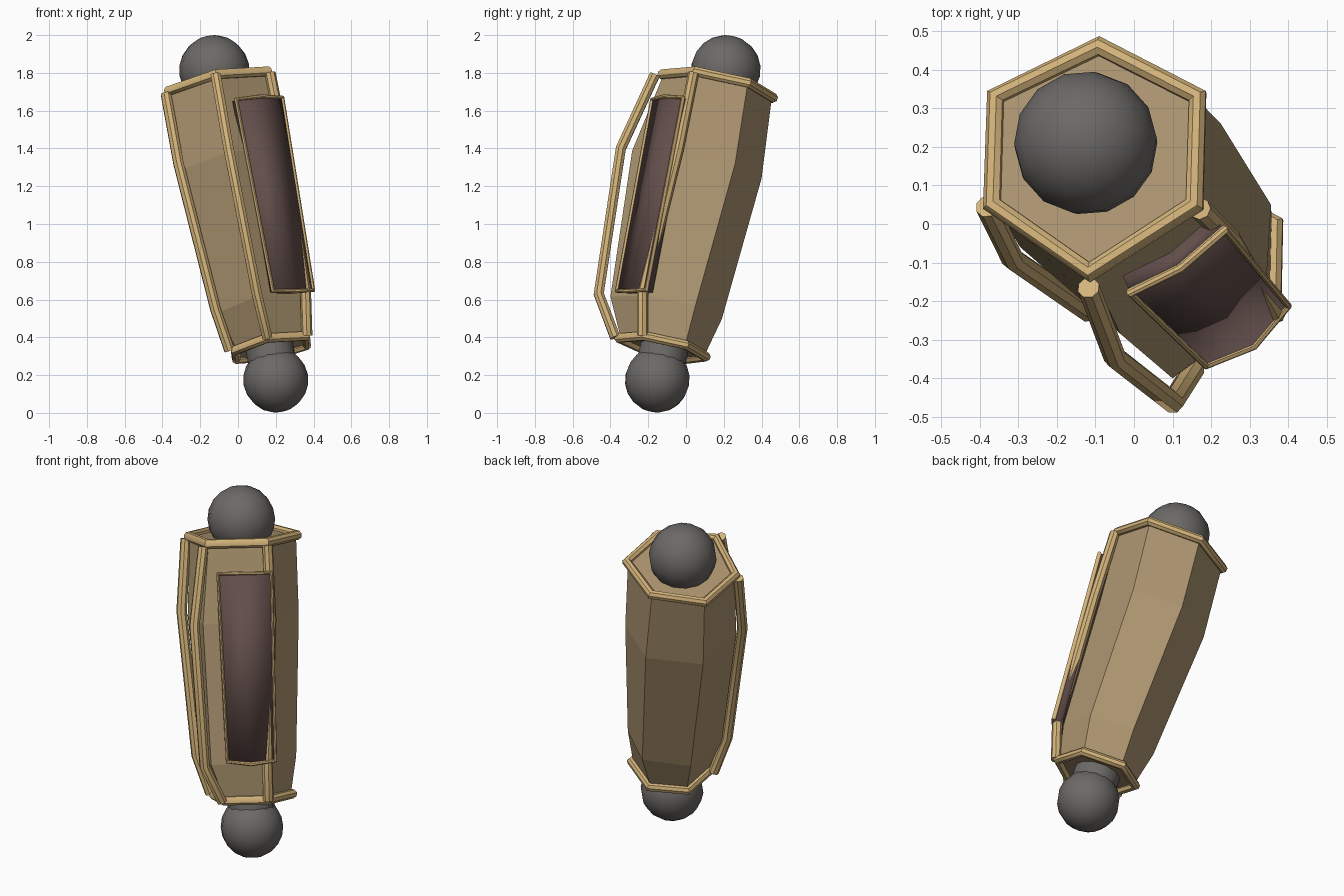
import bpy, bmesh, math
from mathutils import Vector

cube = bpy.data.objects.get("Cube")
if cube:
    bpy.data.objects.remove(cube, do_unlink=True)


def material(name, rgb):
    m = bpy.data.materials.new(name)
    m.use_nodes = True
    m.diffuse_color = (*rgb, 1)
    m.node_tree.nodes["Principled BSDF"].inputs["Base Color"].default_value = (*rgb, 1)
    return m


TAN = material("tan armour", (0.42, 0.305, 0.165))
GOLD = material("pale gold trim", (0.65, 0.45, 0.195))
GREY = material("dark grey joint", (0.15, 0.142, 0.135))
MAROON = material("dull maroon", (0.122, 0.076, 0.069))

# Limb axis, running from the lower joint to the upper joint
LOW, HIGH = Vector((0.2, -0.152, 0.175)), Vector((-0.125, 0.21, 1.813))
AXIS = HIGH - LOW
TILT = AXIS.to_track_quat("Z", "Y").to_euler()


def ring(t, points):
    """Lift plan points onto the plane square to the axis at fraction t."""
    c = LOW + AXIS * t
    return [Vector((x, y, c.z - ((x - c.x) * AXIS.x + (y - c.y) * AXIS.y) / AXIS.z))
            for x, y in points]


def shrink(points, factor):
    c = sum(points, Vector()) / len(points)
    return [c + (p - c) * factor for p in points]


def finish(obj, name, mat, angle=None):
    obj.name = obj.data.name = name
    obj.data.materials.clear()
    obj.data.materials.append(mat)
    bpy.ops.object.select_all(action="DESELECT")
    obj.select_set(True)
    bpy.context.view_layer.objects.active = obj
    if angle:
        bpy.ops.object.shade_smooth_by_angle(angle=math.radians(angle))
    return obj


def loft(name, rows, mat, closed, angle=None):
    """Skin successive rows of points; closed rows also get end caps."""
    bm = bmesh.new()
    vs = [[bm.verts.new(p) for p in row] for row in rows]
    n = len(rows[0])
    for a, b in zip(vs, vs[1:]):
        for i in range(n if closed else n - 1):
            j = (i + 1) % n
            bm.faces.new((a[i], a[j], b[j], b[i]))
    if closed:
        bm.faces.new(vs[0][::-1])
        bm.faces.new(vs[-1])
        bmesh.ops.recalc_face_normals(bm, faces=bm.faces)
    mesh = bpy.data.meshes.new(name)
    bm.to_mesh(mesh)
    bm.free()
    obj = bpy.data.objects.new(name, mesh)
    bpy.context.collection.objects.link(obj)
    return finish(obj, name, mat, angle)


def tube(name, points, radius, cyclic=False):
    """Round bar along a path, turned into a mesh."""
    curve = bpy.data.curves.new(name, "CURVE")
    curve.dimensions = "3D"
    curve.bevel_depth = radius
    curve.bevel_resolution = 2
    curve.use_fill_caps = not cyclic
    s = curve.splines.new("POLY")
    s.points.add(len(points) - 1)
    for p, co in zip(s.points, points):
        p.co = (*co, 1)
    s.use_cyclic_u = cyclic
    obj = bpy.data.objects.new(name, curve)
    bpy.context.collection.objects.link(obj)
    finish(obj, name, GOLD)
    bpy.ops.object.convert(target="MESH")
    return finish(bpy.context.object, name, GOLD, 40)


# Six-sided sections: back, right back, right front, front, left front, left back
top = ring(0.946, [(-0.09, 0.46), (0.165, 0.33), (0.157, 0.05),
                   (-0.115, -0.125), (-0.367, 0.05), (-0.358, 0.33)])
upper = ring(0.69, [(-0.01, 0.40), (0.225, 0.26), (0.225, -0.02),
                    (-0.035, -0.285), (-0.295, -0.06), (-0.29, 0.25)])
lower = ring(0.228, [(0.16, 0.19), (0.355, 0.05), (0.34, -0.2),
                     (0.10, -0.40), (-0.10, -0.20), (-0.08, 0.07)])
bottom = ring(0.104, [(0.17, 0.105), (0.365, 0.0), (0.36, -0.22),
                      (0.155, -0.355), (-0.015, -0.21), (-0.01, 0.0)])

# Armour shell and its end rims
loft("armour_shell", [shrink(bottom, 0.96), lower, upper, shrink(top, 0.98)], TAN, True)
tube("upper_rim", top, 0.027, True)
tube("lower_rim", bottom, 0.026, True)

# Bent bars standing off the front edges of the shell
tube("front_bar", [(-0.118, -0.165, 1.79), (-0.05, -0.345, 1.40),
                   (0.10, -0.462, 0.63), (0.155, -0.375, 0.40)], 0.029)
tube("left_front_bar", [(-0.382, 0.045, 1.69), (-0.315, -0.09, 1.32),
                        (-0.12, -0.225, 0.55), (-0.045, -0.20, 0.33)], 0.029)
tube("right_front_bar", [(0.17, 0.04, 1.80), (0.25, -0.04, 1.40),
                         (0.358, -0.23, 0.63), (0.365, -0.23, 0.41)], 0.029)

# Curved panel over the right front face, with a thin frame
head = [Vector(p) for p in [(-0.01, -0.178, 1.66), (0.12, -0.115, 1.675), (0.235, -0.015, 1.67)]]
foot = [Vector(p) for p in [(0.185, -0.365, 0.645), (0.31, -0.315, 0.645), (0.398, -0.21, 0.65)]]
panel = loft("maroon_panel", [foot, head], MAROON, False, 50)
solid = panel.modifiers.new("thickness", "SOLIDIFY")
solid.thickness = 0.05
solid.offset = -1
tube("panel_frame", head + foot[::-1], 0.012, True)

# Ball joints and the neck leading into the shell
for name, centre, radius in (("upper_ball", HIGH, 0.187), ("lower_ball", LOW, 0.173)):
    bpy.ops.mesh.primitive_uv_sphere_add(segments=14, ring_count=10, radius=radius,
                                         location=centre, rotation=TILT)
    finish(bpy.context.object, name, GREY, 60)
bpy.ops.mesh.primitive_cylinder_add(vertices=12, radius=0.13, depth=0.2,
                                    location=LOW + AXIS * 0.09, rotation=TILT)
finish(bpy.context.object, "lower_neck", GREY, 40)
